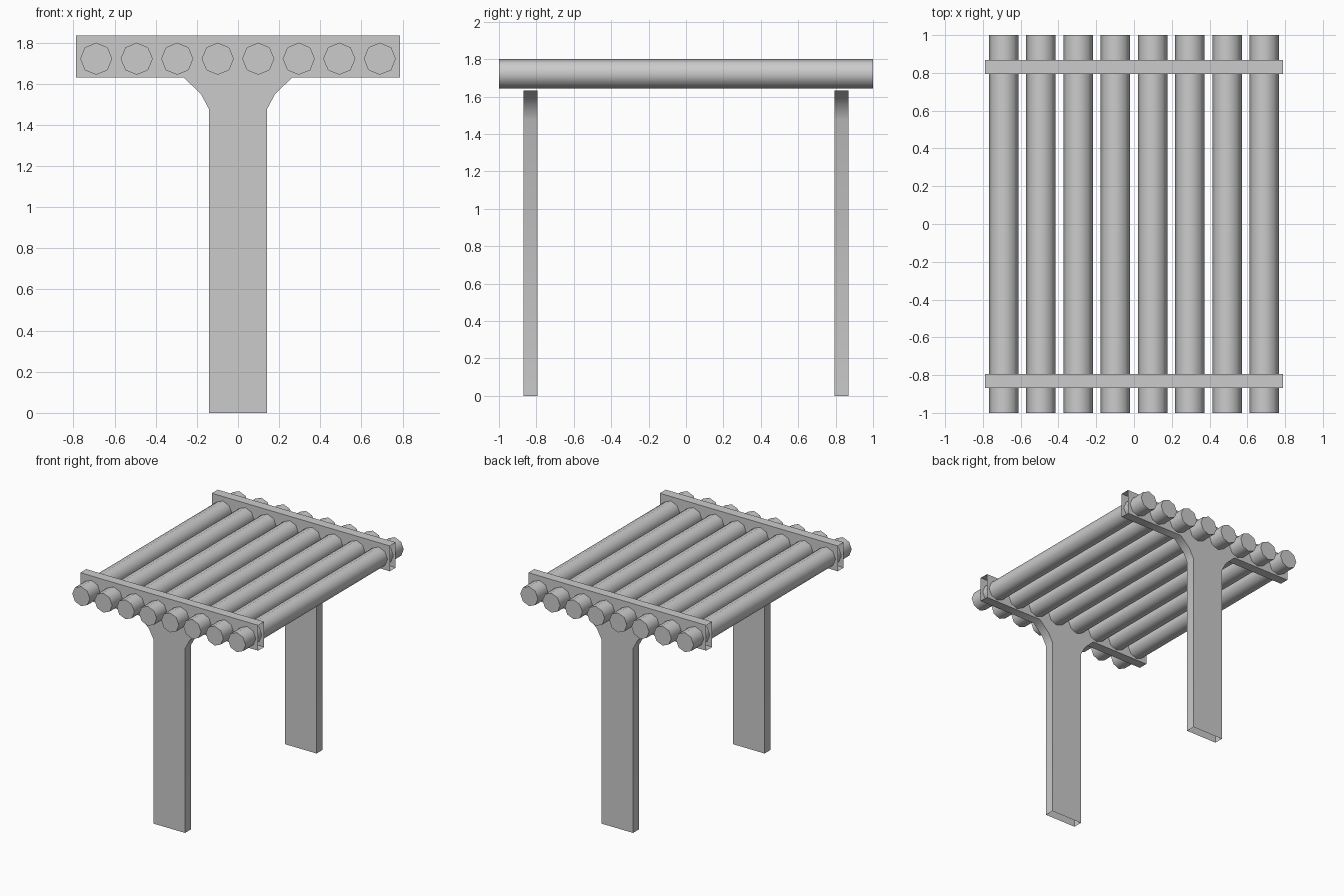
import bpy
import math

if "Cube" in bpy.data.objects:
    bpy.data.objects.remove(bpy.data.objects["Cube"])

SMOOTH = math.radians(50)


def smooth(obj):
    bpy.ops.object.select_all(action='DESELECT')
    obj.select_set(True)
    bpy.context.view_layer.objects.active = obj
    bpy.ops.object.shade_smooth_by_angle(angle=SMOOTH)


# T-shaped support: extruded outline, open at the foot and at both beam ends
def t_support(name, y, depth=0.075):
    half = [(0.14, 0), (0.14, 1.475), (0.18, 1.55), (0.265, 1.632),
            (0.788, 1.632), (0.788, 1.835)]
    outline = half + [(-x, z) for x, z in reversed(half)]
    n = len(outline)
    verts = [(x, y + s * depth / 2, z) for s in (-1, 1) for x, z in outline]
    open_edges = {4, 6, n - 1}
    faces = [tuple(range(n)), tuple(reversed(range(n, 2 * n)))]
    for i in range(n):
        if i not in open_edges:
            j = (i + 1) % n
            faces.append((i, n + i, n + j, j))
    mesh = bpy.data.meshes.new(name)
    mesh.from_pydata(verts, [], faces)
    obj = bpy.data.objects.new(name, mesh)
    bpy.context.collection.objects.link(obj)
    smooth(obj)


t_support("front_support", -0.832)
t_support("back_support", 0.832)

# Eight octagonal roof poles running front to back
for i in range(8):
    bpy.ops.mesh.primitive_cylinder_add(
        vertices=8, radius=0.078, depth=2,
        location=((i - 3.5) * 0.197, 0, 1.722),
        rotation=(math.pi / 2, 0, 0))
    pole = bpy.context.object
    pole.name = f"roof_pole_{i + 1}"
    smooth(pole)
